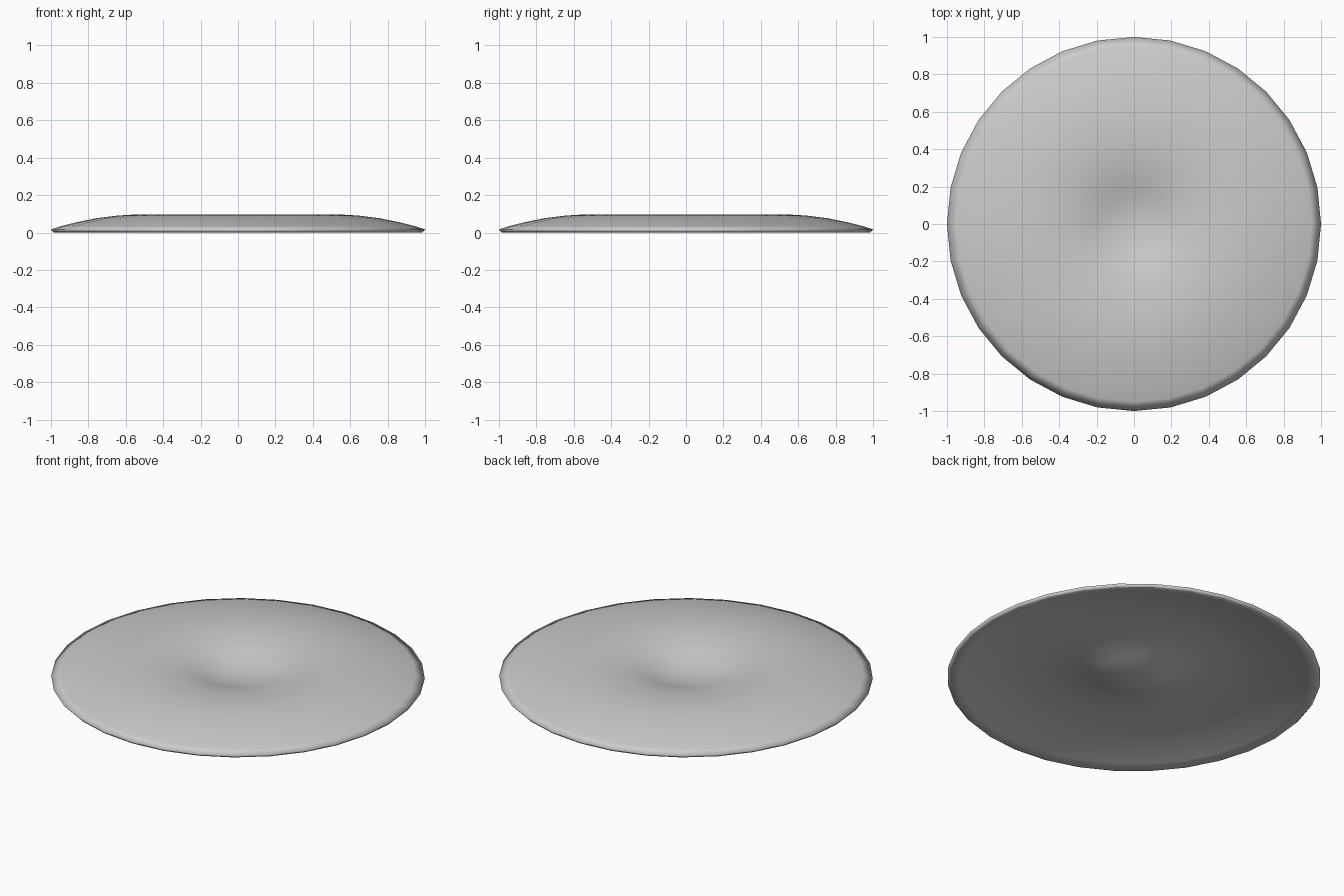
import bpy, bmesh, math

if "Cube" in bpy.data.objects:
    bpy.data.objects.remove(bpy.data.objects["Cube"])

SEGMENTS = 32

# half-section of the dished disc: centre dimple, broad crest, drooping rim
upper = [(0.0, 0.019), (0.07, 0.022), (0.14, 0.033), (0.20, 0.050), (0.26, 0.067),
         (0.34, 0.083), (0.43, 0.093), (0.54, 0.097), (0.65, 0.090), (0.76, 0.076),
         (0.87, 0.053), (0.95, 0.033), (1.0, 0.016)]
# underside follows the upper skin, keeping the shell thin
lower = [(r * 0.985, z - 0.018) for r, z in upper[:-1]] + [(0.985, 0.0)]
profile = upper + lower[::-1]


def revolve(name, points, segments):
    bm = bmesh.new()
    rings = []
    for r, z in points:
        if r < 1e-5:
            rings.append([bm.verts.new((0, 0, z))] * segments)
        else:
            rings.append([bm.verts.new((r * math.cos(2 * math.pi * i / segments),
                                        r * math.sin(2 * math.pi * i / segments), z))
                          for i in range(segments)])
    for a, b in zip(rings, rings[1:]):
        for i in range(segments):
            j = (i + 1) % segments
            corners = list(dict.fromkeys((a[i], b[i], b[j], a[j])))
            bm.faces.new(corners).smooth = True
    bmesh.ops.recalc_face_normals(bm, faces=bm.faces[:])
    mesh = bpy.data.meshes.new(name)
    bm.to_mesh(mesh)
    bm.free()
    obj = bpy.data.objects.new(name, mesh)
    bpy.context.collection.objects.link(obj)
    return obj


# thin dimpled disc, smooth all over
revolve("dimpled_disc", profile, SEGMENTS)
